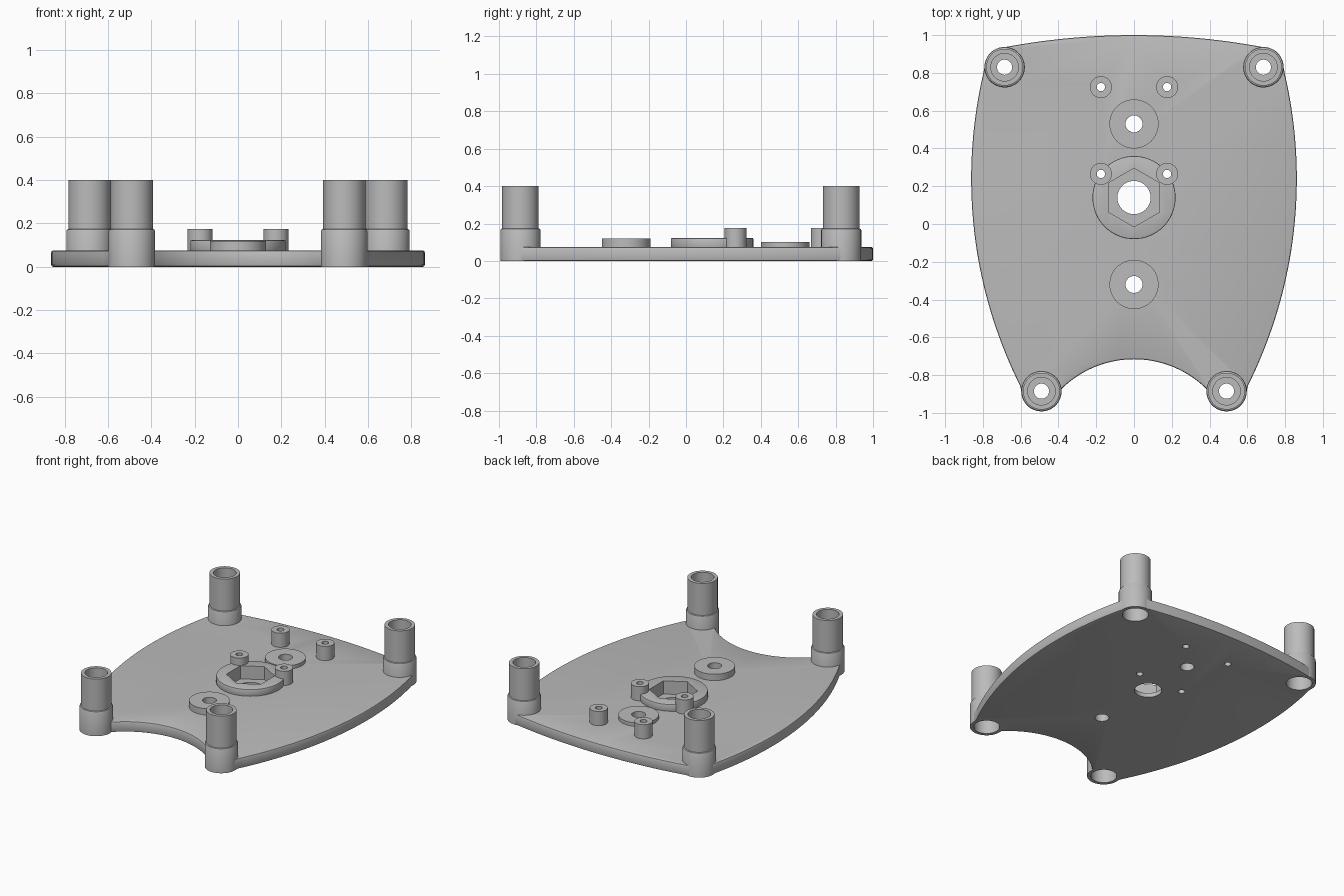
import bpy, bmesh, math
from math import cos, sin, radians, pi

if "Cube" in bpy.data.objects:
    bpy.data.objects.remove(bpy.data.objects["Cube"])

grey = bpy.data.materials.new("grey_plastic")
grey.diffuse_color = (0.5, 0.5, 0.5, 1)
grey.use_nodes = True
grey.node_tree.nodes["Principled BSDF"].inputs["Base Color"].default_value = grey.diffuse_color


def finish(name, bm, smooth=True):
    bmesh.ops.recalc_face_normals(bm, faces=bm.faces)
    me = bpy.data.meshes.new(name)
    bm.to_mesh(me)
    bm.free()
    ob = bpy.data.objects.new(name, me)
    bpy.context.collection.objects.link(ob)
    me.materials.append(grey)
    if smooth:
        shade(ob)
    return ob


def activate(ob):
    bpy.ops.object.select_all(action='DESELECT')
    ob.select_set(True)
    bpy.context.view_layer.objects.active = ob


def shade(ob):
    activate(ob)
    bpy.ops.object.shade_smooth_by_angle(angle=radians(30))


def prism(name, pts, z0, z1):
    bm = bmesh.new()
    f = bm.faces.new([bm.verts.new((x, y, z0)) for x, y in pts])
    r = bmesh.ops.extrude_face_region(bm, geom=[f])
    vs = [v for v in r['geom'] if isinstance(v, bmesh.types.BMVert)]
    bmesh.ops.translate(bm, verts=vs, vec=(0, 0, z1 - z0))
    return finish(name, bm, False)


def arc(cx, cy, r, a0, a1, n):
    return [(cx + r * cos(radians(a0 + (a1 - a0) * i / n)),
             cy + r * sin(radians(a0 + (a1 - a0) * i / n))) for i in range(n + 1)]


def circle(x, y, r, n=48, start=90):
    return arc(x, y, r, start, start + 360, n)[:-1]


def lathe(name, x, y, profile, n=48):
    # closed (radius, z) profile turned about a vertical axis
    bm = bmesh.new()
    rings = [[bm.verts.new((x + r * cos(2 * pi * i / n), y + r * sin(2 * pi * i / n), z))
              for i in range(n)] for r, z in profile]
    for k, a in enumerate(rings):
        b = rings[(k + 1) % len(rings)]
        for i in range(n):
            j = (i + 1) % n
            bm.faces.new((a[i], a[j], b[j], b[i]))
    return finish(name, bm)


def apply_mod(ob, mod):
    activate(ob)
    bpy.ops.object.modifier_apply(modifier=mod.name)


def cut(ob, pts, z0=-0.1, z1=0.5):
    cutter = prism("cutter", pts, z0, z1)
    cutter.hide_render = True
    m = ob.modifiers.new("cut", 'BOOLEAN')
    m.operation, m.solver, m.object = 'DIFFERENCE', 'EXACT', cutter
    apply_mod(ob, m)
    bpy.data.objects.remove(cutter)


def bevel(ob, w):
    m = ob.modifiers.new("bevel", 'BEVEL')
    m.width, m.segments, m.limit_method, m.angle_limit = w, 2, 'ANGLE', radians(60)
    apply_mod(ob, m)


T = 0.075
corners = [("back", 0.685, 0.83), ("front", 0.49, -0.885)]
studs = [(sx * 0.175, y) for sx in (-1, 1) for y in (0.265, 0.725)]
HUB = (0, 0.14)

# Plate outline: right half from top centre to notch centre, then mirrored
half = arc(0, -2.69, 3.69, 90, 79.3, 14)
half += arc(0.685, 0.83, 0.105, 72, 18, 8)
half += arc(-1.588, 0.24, 2.45, 13.2, -26.6, 36)
half += arc(0.49, -0.885, 0.105, -20, -170, 20)
half += arc(0, -1.262, 0.546, 45, 90, 18)
outline = half + [(-x, y) for x, y in reversed(half[1:-1])]
plate = prism("base_plate", outline, 0, T)
bevel(plate, 0.009)
for _, x, y in corners:
    for s in (-1, 1):
        cut(plate, circle(s * x, y, 0.095))
for x, y in studs:
    cut(plate, circle(x, y, 0.022, 24))
for y in (0.53, -0.32):
    cut(plate, circle(0, y, 0.045, 32))
hexagon = circle(*HUB, 0.155, 6)
cut(plate, hexagon, 0.03, 0.3)
cut(plate, circle(*HUB, 0.088))
shade(plate)

# Stepped corner posts, bored from both ends with a web between
post = [(0.083, 0), (0.107, 0), (0.107, 0.165), (0.104, 0.171), (0.0975, 0.174),
        (0.0975, 0.4), (0.073, 0.4), (0.073, 0.19), (0.04, 0.19), (0.04, 0.14), (0.083, 0.14)]
for end, x, y in corners:
    for side, s in (("left", -1), ("right", 1)):
        lathe(f"{end}_{side}_post", s * x, y, post)

# Small hollow studs
for i, (x, y) in enumerate(studs):
    lathe(f"stud_{i + 1}", x, y, [(0.022, 0.07), (0.058, 0.07), (0.058, 0.175), (0.022, 0.175)], 32)

# Low washers around the two centre-line holes
for name, y, z in (("back_washer", 0.53, 0.1), ("front_washer", -0.32, 0.12)):
    lathe(name, 0, y, [(0.045, 0.07), (0.13, 0.07), (0.13, z), (0.045, z)])

# Central hub with hexagonal pocket
hub = prism("hex_hub", circle(*HUB, 0.22, 64), 0.065, 0.123)
bevel(hub, 0.006)
cut(hub, hexagon)
for x, y in studs:
    if y < 0.5:
        cut(hub, circle(x, y, 0.022, 24))
shade(hub)
